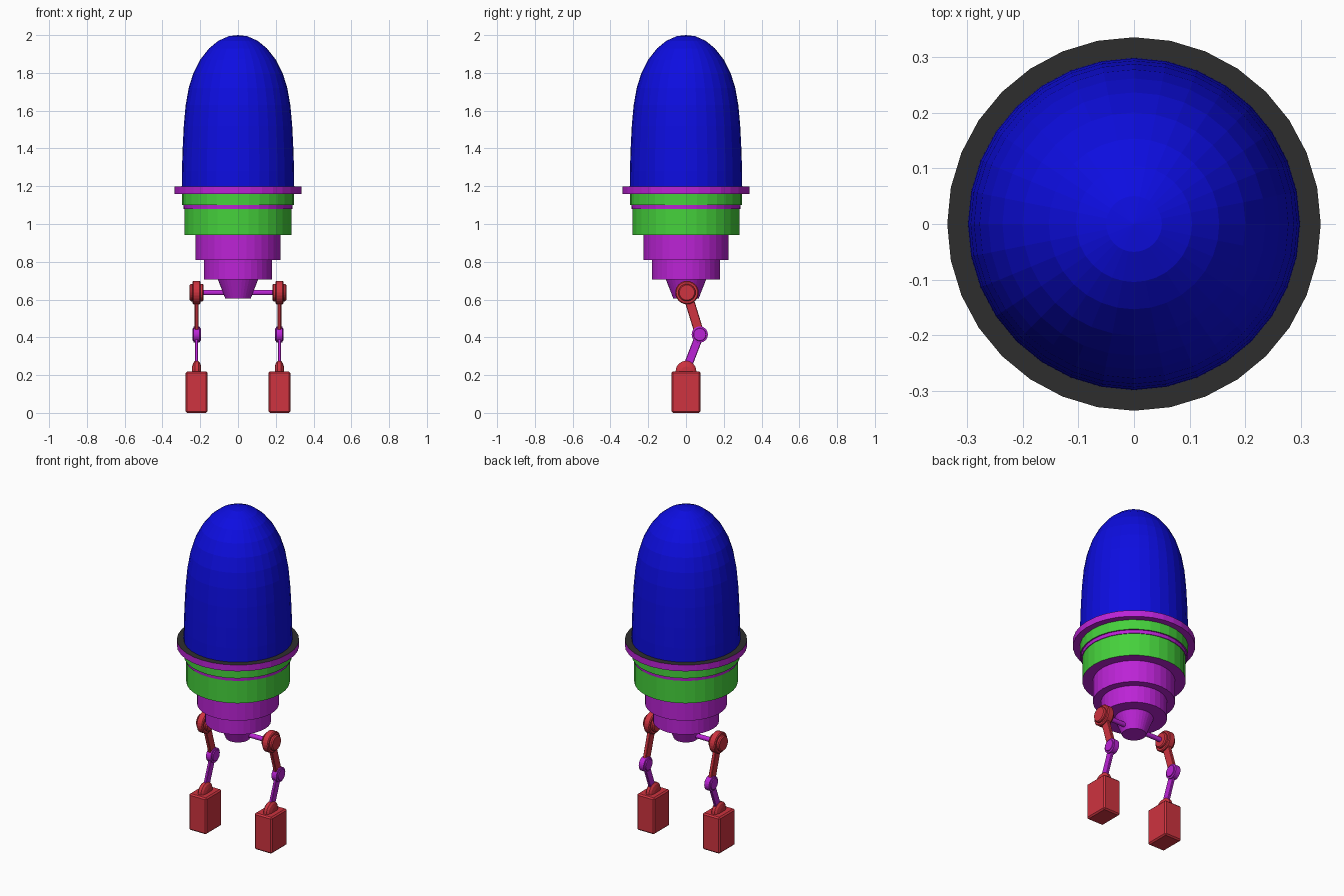
import bpy, bmesh, math
from mathutils import Vector, Matrix

if "Cube" in bpy.data.objects:
    bpy.data.objects.remove(bpy.data.objects["Cube"])


def material(name, rgb):
    m = bpy.data.materials.new(name)
    m.diffuse_color = (*rgb, 1)
    m.use_nodes = True
    m.node_tree.nodes["Principled BSDF"].inputs["Base Color"].default_value = m.diffuse_color
    return m


BLUE = material("blue", (0.004, 0.004, 0.75))
PURPLE = material("purple", (0.50, 0.017, 0.67))
GREEN = material("green", (0.06, 0.64, 0.045))
RED = material("red", (0.62, 0.033, 0.05))
DARK = material("dark grey", (0.027, 0.027, 0.027))


def finish(name, bm, mats):
    bmesh.ops.recalc_face_normals(bm, faces=bm.faces)
    me = bpy.data.meshes.new(name)
    bm.to_mesh(me)
    bm.free()
    for m in mats:
        me.materials.append(m)
    ob = bpy.data.objects.new(name, me)
    bpy.context.collection.objects.link(ob)
    return ob


def lathe(name, profile, mats, segs=32, rule=None, matrix=None):
    """Revolve (radius, height) points about z; rule(face) gives a material index."""
    bm = bmesh.new()
    rings = []
    for r, z in profile:
        if r == 0:
            rings.append([bm.verts.new((0, 0, z))] * segs)
        else:
            rings.append([bm.verts.new((r * math.cos(2 * math.pi * i / segs),
                                        r * math.sin(2 * math.pi * i / segs), z))
                          for i in range(segs)])
    for a, b in zip(rings, rings[1:]):
        for i in range(segs):
            j = (i + 1) % segs
            bm.faces.new(list(dict.fromkeys((a[i], a[j], b[j], b[i]))))
    bmesh.ops.recalc_face_normals(bm, faces=bm.faces)
    if rule:
        for f in bm.faces:
            f.material_index = rule(f)
    if matrix:
        bmesh.ops.transform(bm, matrix=matrix, verts=bm.verts)
    return finish(name, bm, mats)


def drum(name, r0, z0, r1, z1, mats, rule=None):
    return lathe(name, [(0, z0), (r0, z0), (r1, z1), (0, z1)], mats, rule=rule)


def box(name, size, matrix, mat, bevel):
    bm = bmesh.new()
    bmesh.ops.create_cube(bm, size=1, matrix=matrix @ Matrix.Diagonal((*size, 1)))
    bmesh.ops.bevel(bm, geom=bm.edges[:], offset=bevel, segments=1, affect='EDGES')
    return finish(name, bm, [mat])


def bar(name, x, a, b, thick, width, mat):
    """Flat link between two (y, z) points."""
    p, q = Vector((x, *a)), Vector((x, *b))
    d = q - p
    mtx = Matrix.Translation((p + q) / 2) @ Matrix.Rotation(-math.atan2(d.y, d.z), 4, 'X')
    return box(name, (thick, width, d.length), mtx, mat, 0.003)


def disc(name, x, pos, profile, mat):
    """Round joint turning about x; profile holds (radius, half width), mirrored."""
    full = [(r, -w) for r, w in profile] + [(r, w) for r, w in reversed(profile)]
    mtx = Matrix.Translation((x, *pos)) @ Matrix.Rotation(math.pi / 2, 4, 'Y')
    return lathe(name, full, [mat], 24, matrix=mtx)


# Dome
lathe("dome", [(0, 1.18), (0.298, 1.18), (0.297, 1.28), (0.293, 1.40), (0.287, 1.52),
               (0.277, 1.63), (0.261, 1.72), (0.236, 1.80), (0.200, 1.87),
               (0.153, 1.93), (0.104, 1.97), (0.05, 1.994), (0, 2.0)], [BLUE])

# Collar with a dark upper face
drum("collar", 0.335, 1.16, 0.335, 1.198, [PURPLE, DARK],
     lambda f: 1 if f.normal.z > 0.5 else 0)


# Green bands with purple undersides
def under(f):
    return 1 if abs(f.normal.z) > 0.5 else 0


drum("upper_band", 0.297, 1.10, 0.297, 1.165, [GREEN, PURPLE], under)
drum("band_groove", 0.288, 1.08, 0.290, 1.105, [PURPLE])
drum("lower_band", 0.284, 0.943, 0.284, 1.088, [GREEN, PURPLE], under)

# Stepped lower hull and tapered hip mount
drum("hull_step_upper", 0.225, 0.81, 0.225, 0.95, [PURPLE])
drum("hull_step_lower", 0.181, 0.705, 0.181, 0.815, [PURPLE])
drum("hip_mount", 0.067, 0.605, 0.108, 0.71, [PURPLE])

# Hip axle
HIP, KNEE, ANKLE = (0.005, 0.637), (0.073, 0.415), (0.0, 0.225)
disc("hip_axle", 0, HIP, [(0, 0.2), (0.014, 0.2)], PURPLE)

# Legs
for side, tag in ((-1, "left"), (1, "right")):
    x = side * 0.219
    disc(tag + "_hip_joint", x, HIP,
         [(0, 0.037), (0.040, 0.037), (0.046, 0.031), (0.046, 0.021),
          (0.057, 0.021), (0.062, 0.016)], RED)
    bar(tag + "_thigh", x, HIP, KNEE, 0.02, 0.05, RED)
    disc(tag + "_knee_joint", x, KNEE,
         [(0, 0.023), (0.032, 0.023), (0.034, 0.018), (0.043, 0.016)], PURPLE)
    bar(tag + "_shin", x, KNEE, ANKLE, 0.016, 0.045, PURPLE)
    disc(tag + "_ankle_joint", x, (0.0, 0.22),
         [(0, 0.024), (0.025, 0.024), (0.045, 0.018), (0.055, 0.009)], RED)
    box(tag + "_foot", (0.116, 0.152, 0.22), Matrix.Translation((x, 0, 0.11)), RED, 0.008)
